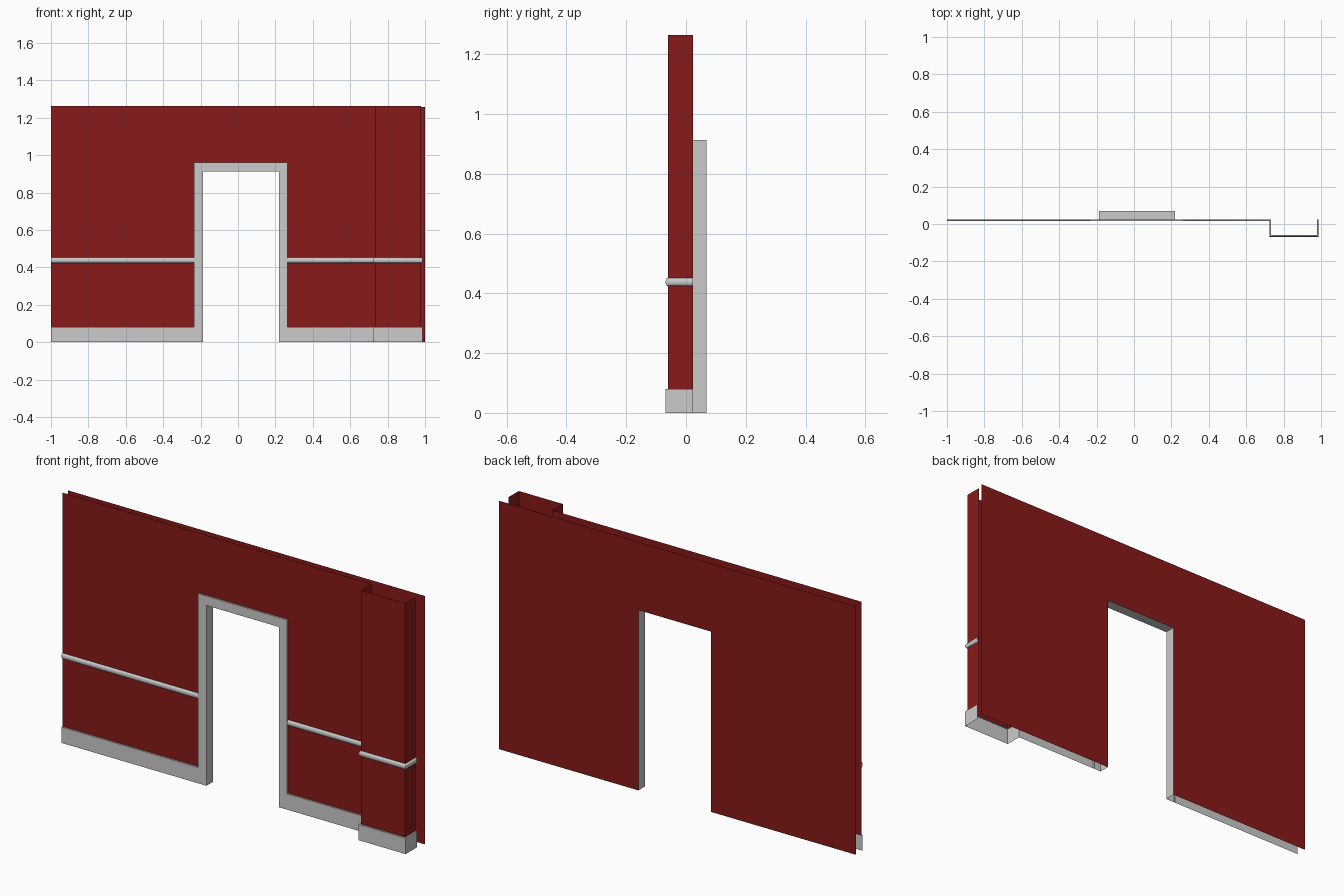
import bpy, math
from mathutils import Vector

if "Cube" in bpy.data.objects:
    bpy.data.objects.remove(bpy.data.objects["Cube"])

TOP, BASE_H, D = 1.264, 0.08, 0.0085      # wall height, skirting height, trim depth
WALL, PIER, BACK = 0.0235, -0.06, 0.0685  # y of main wall, pier front, back panel

red = bpy.data.materials.new("red_paint")
red.diffuse_color = (0.25, 0.01, 0.01, 1)
red.use_nodes = True
red.node_tree.nodes["Principled BSDF"].inputs["Base Color"].default_value = red.diffuse_color


def make(name, verts, faces, mat=None):
    me = bpy.data.meshes.new(name)
    me.from_pydata(verts, [], faces)
    ob = bpy.data.objects.new(name, me)
    bpy.context.collection.objects.link(ob)
    if mat:
        me.materials.append(mat)
    return ob


def grid(name, rows, mat=None):
    """Sheet of quads through equally long rows of points."""
    n = len(rows[0])
    faces = [(i * n + j, (i + 1) * n + j, (i + 1) * n + j + 1, i * n + j + 1)
             for i in range(len(rows) - 1) for j in range(n - 1)]
    return make(name, [p for r in rows for p in r], faces, mat)


def sweep(name, path, profile, mat=None):
    """Sweep an (outward, z) profile along a plan path with mitred corners."""
    pts = [Vector(p) for p in path]
    dirs = [(b - a).normalized() for a, b in zip(pts, pts[1:])]
    norms = [Vector((d.y, -d.x)) for d in dirs]
    rows = []
    for i, p in enumerate(pts):
        a, b = norms[max(i - 1, 0)], norms[min(i, len(norms) - 1)]
        m = (a + b) / (1 + a.dot(b))
        rows.append([(p.x + m.x * o, p.y + m.y * o, z) for o, z in profile])
    return grid(name, rows, mat)


# Door opening sizes: outer edge of the frame and inner edge
OUT = (-0.235, 0.265, 0.96)
INN = (-0.187, 0.219, 0.913)

left = [(-1, WALL), (OUT[0], WALL)]
right = [(OUT[1], WALL), (0.732, WALL), (0.732, PIER), (0.979, PIER), (0.979, WALL)]

base = [(D, 0), (D, BASE_H), (0, BASE_H)]
rail = [(D * math.sin(t), 0.438 - 0.014 * math.cos(t))
        for t in (math.pi * k / 6 for k in range(7))]

# Front wall, skirting and dado rail on both sides of the door
for side, path in (("left", left), ("right", right)):
    sweep(side + "_front_wall", path, [(0, BASE_H), (0, TOP)], red)
    sweep(side + "_skirting", path, base)
    r = sweep(side + "_dado_rail", path, rail)
    bpy.context.view_layer.objects.active = r
    r.select_set(True)
    bpy.ops.object.shade_smooth_by_angle(angle=math.radians(40))
    r.select_set(False)

# Wall above the door
sweep("wall_over_door", [(OUT[0], WALL), (OUT[1], WALL)], [(0, OUT[2]), (0, TOP)], red)

# Door frame: jamb lining, front face and outer return
section = [(INN, BACK), (INN, WALL - D), (OUT, WALL - D), (OUT, WALL)]
corners = [(0, False), (0, True), (1, True), (1, False)]
grid("door_frame", [[(e[s], y, e[2] if up else 0) for e, y in section]
                    for s, up in corners])

# Back panel with the door cut out
x0, x1, h = INN
BT = 1.258
outline = [(-1, 0), (-1, BT), (x0, BT), (x1, BT), (1, BT), (1, 0), (x1, 0), (x1, h), (x0, h), (x0, 0)]
make("back_wall", [(x, BACK, z) for x, z in outline],
     [(0, 1, 2, 8, 9), (2, 3, 7, 8), (3, 4, 5, 6, 7)], red)
